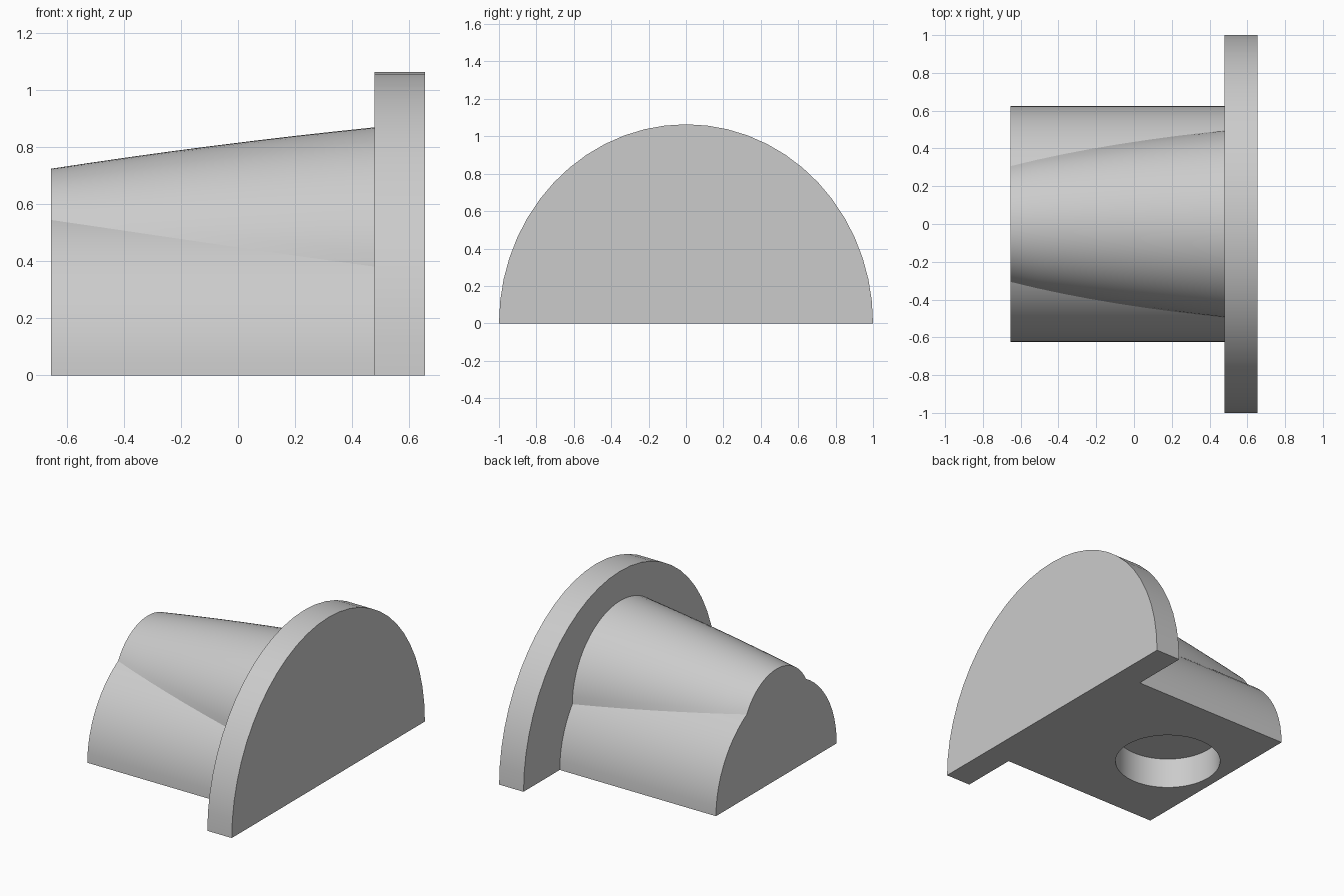
import bpy, bmesh
from math import sin, cos, pi, asin, radians

cube = bpy.data.objects.get("Cube")
if cube:
    bpy.data.objects.remove(cube)

X_END, X_JOIN, X_FACE = -0.655, 0.478, 0.655   # body end, plate back, plate face
BODY_R = 0.625
TAPER_Z = 0.375

grey = bpy.data.materials.new("plain grey")
grey.use_nodes = True
grey.diffuse_color = (0.6, 0.6, 0.6, 1)
grey.node_tree.nodes["Principled BSDF"].inputs["Base Color"].default_value = (0.6, 0.6, 0.6, 1)


def arc(ry, rz, z=0.0, start=0.0, steps=32):
    """Symmetric arch of (y, z) points starting at an angle on the +y side."""
    angles = [start + (pi - 2 * start) * i / steps for i in range(steps + 1)]
    return [(ry * cos(a), z + rz * sin(a)) for a in angles]


def loft(name, sections):
    """Solid through (x, profile) sections along x."""
    bm = bmesh.new()
    rings = [[bm.verts.new((x, y, z)) for y, z in pts] for x, pts in sections]
    for a, b in zip(rings, rings[1:]):
        for i in range(len(a)):
            j = (i + 1) % len(a)
            bm.faces.new((a[i], a[j], b[j], b[i]))
    bm.faces.new(rings[0])
    bm.faces.new(rings[-1])
    bmesh.ops.recalc_face_normals(bm, faces=bm.faces)
    mesh = bpy.data.meshes.new(name)
    bm.to_mesh(mesh)
    bm.free()
    mesh.materials.append(grey)
    obj = bpy.data.objects.new(name, mesh)
    bpy.context.collection.objects.link(obj)
    return obj


def smooth(obj):
    bpy.ops.object.select_all(action='DESELECT')
    obj.select_set(True)
    bpy.context.view_layer.objects.active = obj
    bpy.ops.object.shade_smooth_by_angle(angle=radians(30))


# Half-oval end plate
plate = loft("end_plate", [(x, arc(1.0, 1.064, steps=28)) for x in (X_JOIN, X_FACE)])

# Half-round body
body = loft("half_round_body", [(x, arc(BODY_R, BODY_R)) for x in (X_END, X_JOIN)])

# Tapered upper barrel, begun where it rises out of the body
sections = []
for i in range(9):
    t = i / 8
    r = 0.35 + 0.145 * t + 0.03 * t * (1 - t)
    crease_z = (BODY_R ** 2 - r ** 2 + TAPER_Z ** 2) / (2 * TAPER_Z)
    start = asin((crease_z - TAPER_Z) / r)
    sections.append((X_END + (X_JOIN - X_END) * t, arc(r, r, TAPER_Z, start)))
barrel = loft("tapered_barrel", sections)

# Round blind hole in the underside
bpy.ops.mesh.primitive_cylinder_add(vertices=64, radius=0.32, depth=0.4, location=(-0.27, 0, 0))
cutter = bpy.context.object
cutter.name = "hole_cutter"
cutter.data.materials.append(grey)
cutter.hide_render = True
cut = body.modifiers.new("underside_hole", 'BOOLEAN')
cut.operation = 'DIFFERENCE'
cut.solver = 'EXACT'
cut.object = cutter
bpy.context.view_layer.objects.active = body
bpy.ops.object.modifier_apply(modifier=cut.name)
bpy.data.objects.remove(cutter)

for part in (plate, body, barrel):
    smooth(part)
